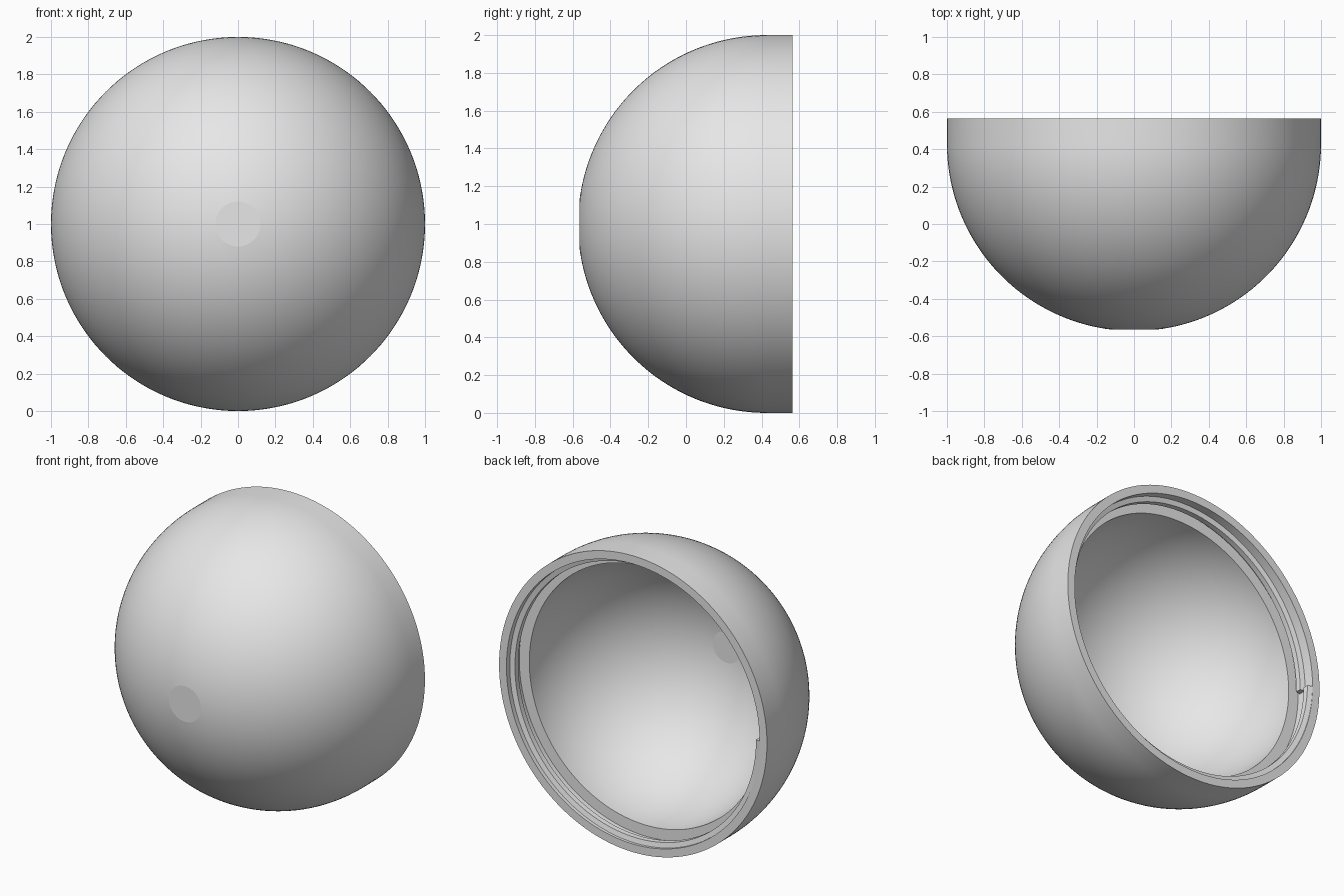
import bpy, bmesh
from math import sin, cos, pi, asin, radians
from mathutils import Vector, Matrix

cube = bpy.data.objects.get("Cube")
if cube:
    bpy.data.objects.remove(cube)

grey = bpy.data.materials.new("plain grey")
grey.use_nodes = True
grey.diffuse_color = (0.8, 0.8, 0.8, 1)
grey.node_tree.nodes["Principled BSDF"].inputs["Base Color"].default_value = (0.8, 0.8, 0.8, 1)

CENTRE = 0.428      # y of the dome centre
RIM = 0.565         # y of the open rim
BORE = 0.945        # radius of the wide mouth
INNER = 0.87        # radius of the hollow
SEGMENTS = 144


def finish(name, bm):
    bmesh.ops.remove_doubles(bm, verts=bm.verts, dist=1e-5)
    bmesh.ops.recalc_face_normals(bm, faces=bm.faces)
    mesh = bpy.data.meshes.new(name)
    bm.to_mesh(mesh)
    bm.free()
    obj = bpy.data.objects.new(name, mesh)
    bpy.context.collection.objects.link(obj)
    mesh.materials.append(grey)
    bpy.ops.object.select_all(action="DESELECT")
    obj.select_set(True)
    bpy.context.view_layer.objects.active = obj
    bpy.ops.object.shade_smooth_by_angle(angle=radians(5))
    return obj


def dome_arc(radius, flat, steps=44):
    """Quarter arc from the flat nose to the equator, as (radius, y)."""
    start = asin(flat / radius)
    angles = [start + (pi / 2 - start) * i / steps for i in range(steps + 1)]
    return [(radius * sin(a), CENTRE - radius * cos(a)) for a in angles]


# Hollow dome: outer skin, rim, stepped mouth, inner skin
outer = dome_arc(1, 0.12)
inner = dome_arc(INNER, 0.105)
profile = [(0, outer[0][1])] + outer
profile += [(1, RIM), (BORE, RIM), (BORE, CENTRE)]
profile += inner[::-1] + [(0, inner[0][1])]

bm = bmesh.new()
verts = [bm.verts.new((r, y, 1)) for r, y in profile]
edges = [bm.edges.new(pair) for pair in zip(verts, verts[1:])]
bmesh.ops.spin(bm, geom=verts + edges, cent=(0, 0, 1), axis=(0, 1, 0),
               angle=2 * pi, steps=SEGMENTS)
finish("dome_shell", bm)

# Screw ridge: one turn inside the mouth, from the rim down to the ledge
section = [(BORE + 0.01, -0.026), (BORE, -0.026), (0.912, -0.018),
           (0.912, 0.018), (BORE, 0.026), (BORE + 0.01, 0.026)]
bm = bmesh.new()
rings = []
for i in range(SEGMENTS + 1):
    t = i / SEGMENTS
    a = pi + 2 * pi * t
    y = RIM - 0.027 - 0.07 * t
    rings.append([bm.verts.new((r * cos(a), y + dy, 1 + r * sin(a))) for r, dy in section])
count = len(section)
for a, b in zip(rings, rings[1:]):
    for k in range(count):
        n = (k + 1) % count
        bm.faces.new((a[k], a[n], b[n], b[k]))
bm.faces.new(rings[0])
bm.faces.new(rings[-1][::-1])
finish("screw_ridge", bm)
